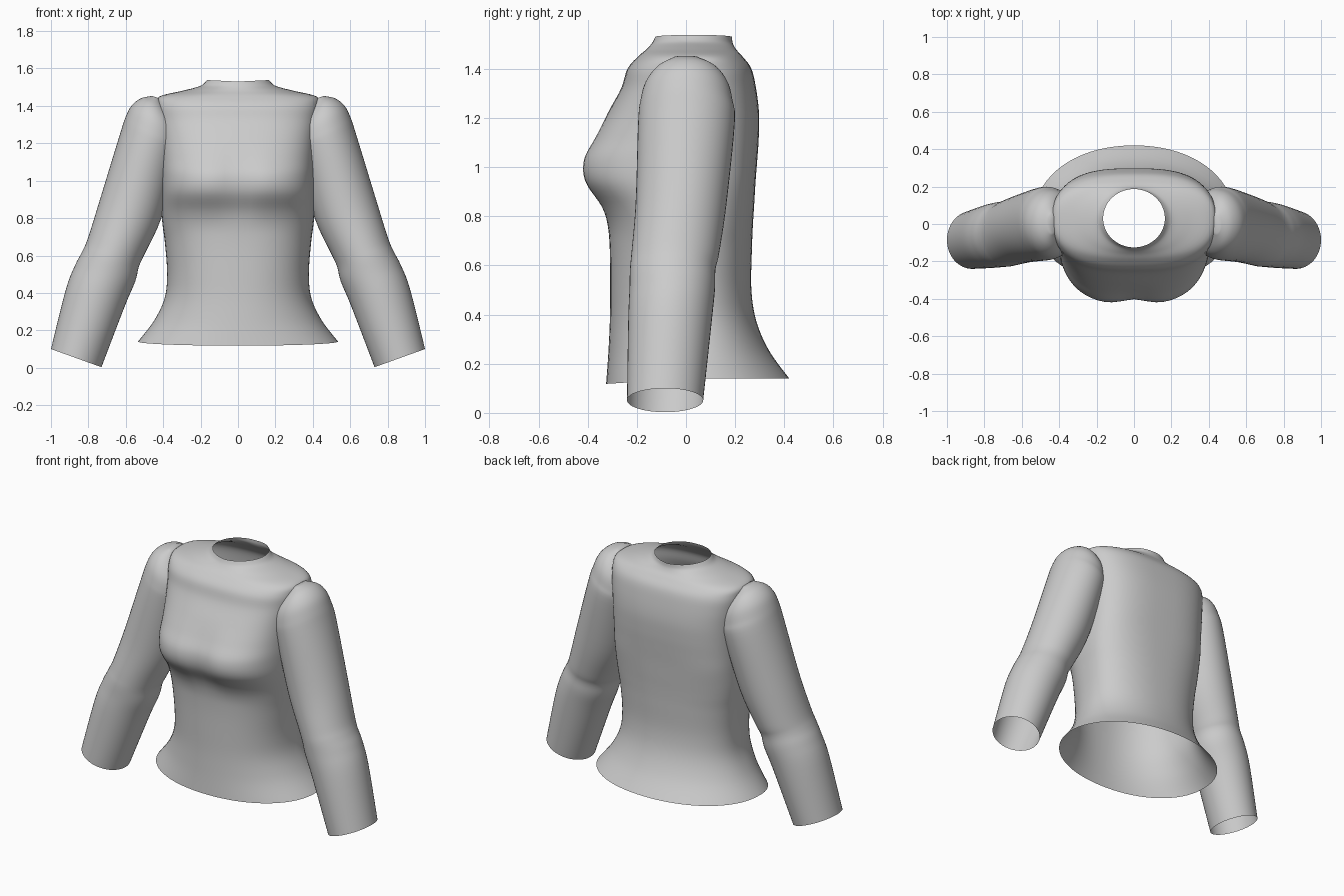
import bpy, bmesh
from math import sin, cos, pi, exp

if "Cube" in bpy.data.objects:
    bpy.data.objects.remove(bpy.data.objects["Cube"])


def smooth_rows(rows, steps):
    """Catmull-Rom interpolation between rows of numbers."""
    out = []
    for i in range(len(rows) - 1):
        a, b = rows[max(i - 1, 0)], rows[i]
        c, d = rows[i + 1], rows[min(i + 2, len(rows) - 1)]
        for s in range(steps):
            t = s / steps
            out.append([0.5 * (2 * q + (r - p) * t + (2 * p - 5 * q + 4 * r - u) * t ** 2
                               + (3 * q - p - 3 * r + u) * t ** 3)
                        for p, q, r, u in zip(a, b, c, d)])
    out.append(list(rows[-1]))
    return out


def loft(rings, cap_start=False):
    """Bridge equal-length closed rings of points into a tube."""
    bm = bmesh.new()
    loops = [[bm.verts.new(p) for p in ring] for ring in rings]
    n = len(loops[0])
    for a, b in zip(loops, loops[1:]):
        for j in range(n):
            k = (j + 1) % n
            bm.faces.new((a[j], a[k], b[k], b[j]))
    if cap_start:
        bm.faces.new(loops[0])
    bmesh.ops.recalc_face_normals(bm, faces=bm.faces)
    return bm


def finish(bm, name):
    mesh = bpy.data.meshes.new(name)
    bm.to_mesh(mesh)
    bm.free()
    ob = bpy.data.objects.new(name, mesh)
    bpy.context.collection.objects.link(ob)
    bpy.ops.object.select_all(action='DESELECT')
    bpy.context.view_layer.objects.active = ob
    ob.select_set(True)
    bpy.ops.object.shade_smooth_by_angle(angle=1.0)
    return ob


def spow(v, e):
    return (1 if v >= 0 else -1) * abs(v) ** e


# Torso sections: z, half width, front y, back y, squareness, bust cleft depth
torso_rows = [
    (0.14, 0.535, -0.325, 0.420, 2.1, 0),
    (0.25, 0.450, -0.316, 0.340, 2.1, 0),
    (0.37, 0.393, -0.310, 0.287, 2.2, 0),
    (0.50, 0.379, -0.309, 0.266, 2.3, 0),
    (0.66, 0.390, -0.310, 0.268, 2.4, 0),
    (0.76, 0.403, -0.318, 0.272, 2.5, 0),
    (0.84, 0.410, -0.350, 0.277, 2.6, 0.01),
    (0.94, 0.412, -0.418, 0.283, 2.8, 0.025),
    (1.03, 0.413, -0.424, 0.290, 2.8, 0.025),
    (1.12, 0.415, -0.375, 0.296, 2.8, 0.012),
    (1.22, 0.420, -0.318, 0.297, 2.8, 0),
    (1.32, 0.430, -0.264, 0.285, 2.8, 0),
    (1.40, 0.437, -0.238, 0.266, 2.7, 0),
    (1.45, 0.420, -0.195, 0.230, 2.5, 0),
    (1.48, 0.300, -0.160, 0.203, 2.2, 0),
    (1.505, 0.205, -0.138, 0.190, 2.0, 0),
    (1.53, 0.165, -0.125, 0.187, 2.0, 0),
]
N = 72
CY = 0.03
rings = []
for z, rx, yf, yb, sq, cleft in smooth_rows(torso_rows, 5):
    ring = []
    for j in range(N):
        c, s = cos(2 * pi * j / N), sin(2 * pi * j / N)
        x = rx * spow(c, 2 / sq)
        y = CY + (yb - CY if s > 0 else CY - yf) * spow(s, 2 / sq)
        h = z
        if s < 0:
            y += cleft * exp(-(x / 0.09) ** 2)
            h -= 0.022 * -s * max(0, (0.3 - z) / 0.16)
        if z > 1.51:
            h += 0.4 * (z - 1.51) * abs(c)
        ring.append((x, y, h))
    rings.append(ring)
finish(loft(rings), "shirt_body")

# Sleeve sections: outer x, outer z, inner x, inner z, front y, back y
sleeve_rows = [
    (0.460, 1.453, 0.420, 1.440, -0.050, 0.050),
    (0.520, 1.440, 0.360, 1.360, -0.120, 0.125),
    (0.570, 1.400, 0.310, 1.280, -0.165, 0.170),
    (0.603, 1.335, 0.300, 1.200, -0.186, 0.190),
    (0.637, 1.230, 0.320, 1.120, -0.195, 0.198),
    (0.737, 0.903, 0.410, 0.800, -0.205, 0.165),
    (0.800, 0.700, 0.503, 0.600, -0.222, 0.135),
    (0.831, 0.625, 0.530, 0.540, -0.228, 0.120),
    (0.870, 0.550, 0.550, 0.460, -0.230, 0.118),
    (0.920, 0.420, 0.605, 0.330, -0.235, 0.105),
    (1.000, 0.100, 0.730, 0.003, -0.240, 0.070),
]
M = 48
rings = []
for xo, zo, xi, zi, yf, yb in smooth_rows(sleeve_rows, 5):
    ring = []
    for j in range(M):
        c, s = cos(2 * pi * j / M), sin(2 * pi * j / M)
        ring.append(((xo + xi) / 2 + (xo - xi) / 2 * c,
                     (yf + yb) / 2 + (yb - yf) / 2 * s,
                     (zo + zi) / 2 + (zo - zi) / 2 * c))
    rings.append(ring)
bm = loft(rings, cap_start=True)
# Trim the part hidden inside the body
bmesh.ops.bisect_plane(bm, geom=bm.verts[:] + bm.edges[:] + bm.faces[:],
                       plane_co=(0.35, 0, 0), plane_no=(1, 0, 0), clear_inner=True)
sleeves = finish(bm, "sleeves")
sleeves.modifiers.new("Mirror", 'MIRROR').use_clip = False
